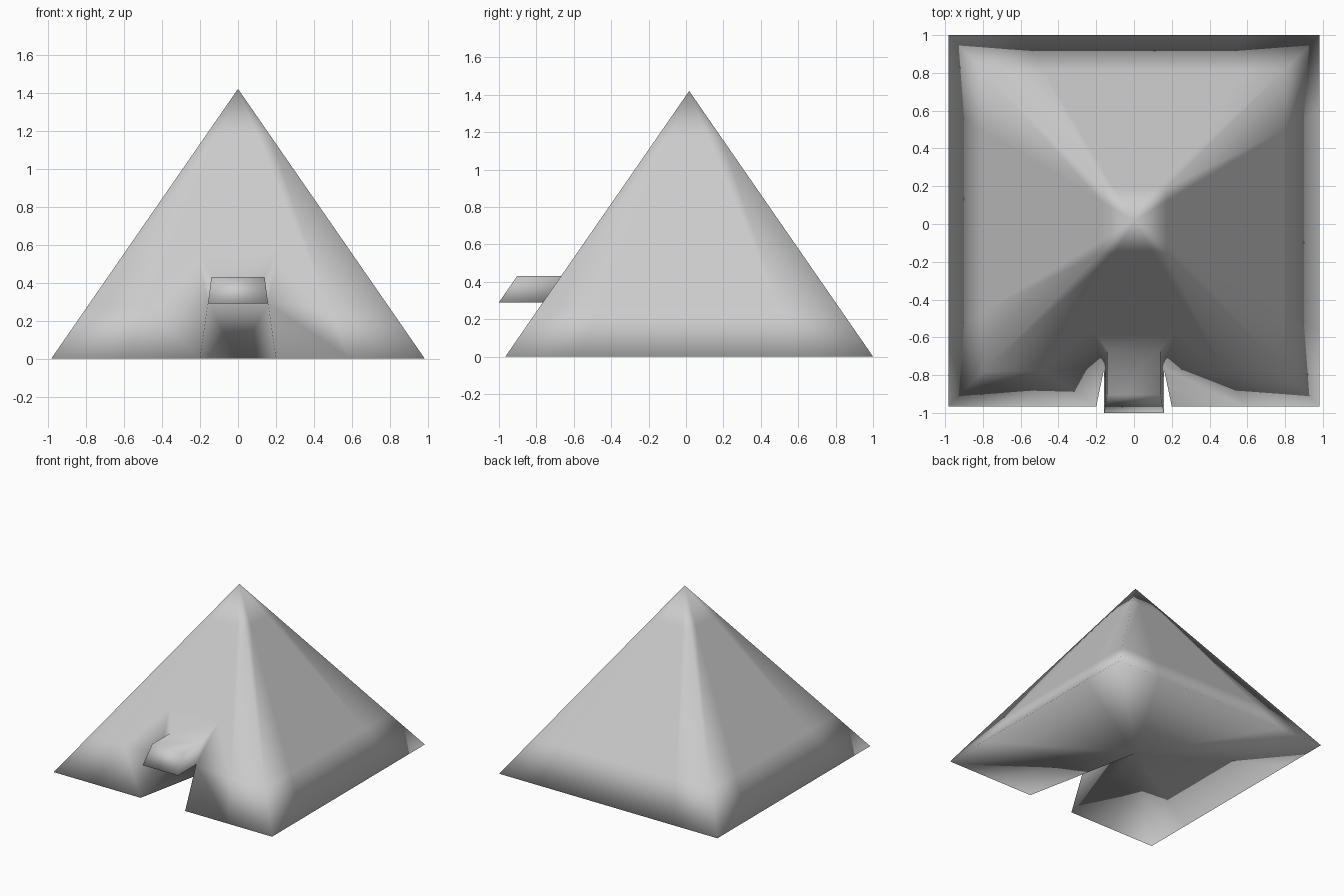
import bpy, bmesh
from math import pi
from mathutils import Vector, Matrix

cube = bpy.data.objects.get("Cube")
if cube:
    bpy.data.objects.remove(cube, do_unlink=True)

HALF, HEIGHT, SHIFT = 0.983, 1.42, 0.017
ROWS = [0, 0.27, 1.17]
COLS = [-1, -0.6, 0.6, 1]
GREY = (0.604, 0.604, 0.604, 1)

canvas = bpy.data.materials.new("grey_canvas")
canvas.use_nodes = True
canvas.diffuse_color = GREY
canvas.node_tree.nodes["Principled BSDF"].inputs["Base Color"].default_value = GREY

bm = bmesh.new()


def on_wall(x, z):
    """Point on the sloping front wall."""
    return Vector((x, -HALF * (1 - z / HEIGHT), z))


def grid_point(col, row):
    z = ROWS[row]
    return on_wall(COLS[col] * HALF * (1 - z / HEIGHT), z)


def face(points, turn=Matrix()):
    bm.faces.new([bm.verts.new(turn @ p) for p in points])


def flip(p):
    return Vector((-p.x, p.y, p.z))


# Four walls: corner bands, a hem and a cap around a flat middle,
# with a floor fanned out from the centre
apex, centre = Vector((0, 0, HEIGHT)), Vector((0, 0, 0))
for side in range(4):
    turn = Matrix.Rotation(side * pi / 2, 4, 'Z')
    for c in range(3):
        face([grid_point(c, 2), grid_point(c + 1, 2), apex], turn)
        if side == 0 and c == 1:
            continue
        face([grid_point(c + 1, 0), grid_point(c, 0), centre], turn)
        for r in range(2):
            face([grid_point(c, r), grid_point(c + 1, r),
                  grid_point(c + 1, r + 1), grid_point(c, r + 1)], turn)

# Front middle panel around the doorway
foot, jamb, lintel = on_wall(0.2, 0), on_wall(0.158, 0.29), on_wall(0.14, 0.43)
brow = on_wall(0.22, 0.58)
hem, knee, top = (grid_point(2, r) for r in range(3))
push = Vector((0, -0.235, 0))

halves = [
    [jamb, knee, brow, lintel],                  # wall beside the canopy
    [knee, top, brow],
    [jamb, lintel, lintel + push, jamb + push],  # canopy cheek
    [foot, jamb, centre],                        # recess side
    [hem, foot, centre],                         # floor beside the recess
]
for pts in halves:
    face(pts)
    face([flip(p) for p in pts])
for pts in ([foot, hem, jamb], [hem, knee, jamb],
            [flip(foot), flip(hem), flip(knee)],
            [flip(foot), flip(knee), flip(jamb)]):
    face(pts)

# Wall above the doorway, canopy top, front and underside
for a, b in ((brow, top), (lintel, brow), (lintel + push, lintel),
             (jamb + push, lintel + push), (jamb, jamb + push)):
    face([flip(a), a, b, flip(b)])

# Recess ceiling
face([jamb, flip(jamb), centre])

bmesh.ops.remove_doubles(bm, verts=bm.verts[:], dist=0.0005)
bmesh.ops.recalc_face_normals(bm, faces=bm.faces[:])
bmesh.ops.translate(bm, verts=bm.verts[:], vec=(0, SHIFT, 0))
for f in bm.faces:
    f.smooth = True

mesh = bpy.data.meshes.new("tent")
bm.to_mesh(mesh)
bm.free()
mesh.materials.append(canvas)
tent = bpy.data.objects.new("tent", mesh)
bpy.context.collection.objects.link(tent)
